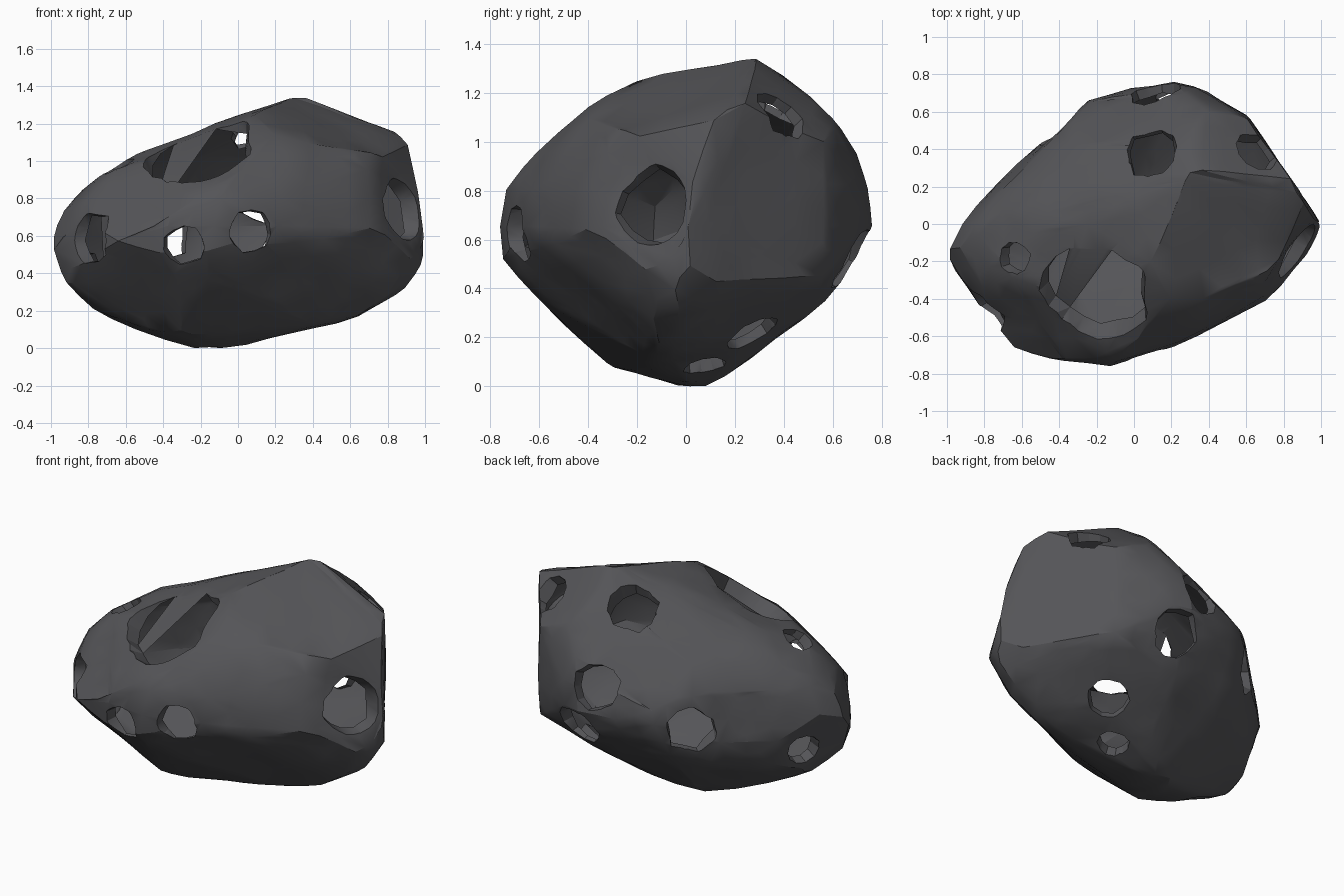
import bpy, bmesh, random
from math import radians, sin, cos
from mathutils import Vector, noise
from mathutils.bvhtree import BVHTree
from mathutils.kdtree import KDTree

random.seed(4)
cube = bpy.data.objects.get("Cube")
if cube:
    bpy.data.objects.remove(cube, do_unlink=True)

stone = bpy.data.materials.new("dark_grey_stone")
stone.use_nodes = True
COLOUR = (0.09, 0.09, 0.097, 1)
stone.diffuse_color = COLOUR
bsdf = stone.node_tree.nodes["Principled BSDF"]
bsdf.inputs["Base Color"].default_value = COLOUR
bsdf.inputs["Roughness"].default_value = 0.9
CENTRE = Vector((0, 0, .665))

# Plan outline at the widest level
OUTLINE = [(-1, -.13), (-.95, 0), (-.8, .18), (-.52, .46), (-.27, .66), (0, .72),
           (.2, .77), (.3, .74), (.6, .57), (.8, .28), (1, 0), (.95, -.15), (.7, -.4),
           (.45, -.53), (.2, -.66), (-.15, -.76), (-.4, -.73), (-.7, -.65), (-.9, -.37)]
# Height, then the x range and the y range of the body there
LEVELS = [(.0, -.22, -.08, -.03, .1), (.1, -.55, .4, -.34, .24), (.2, -.77, .74, -.46, .35),
          (.35, -.97, .92, -.6, .57), (.52, -1, .99, -.75, .71), (.65, -.96, 1, -.76, .77),
          (.8, -.89, .98, -.73, .75), (.95, -.74, .95, -.63, .69), (1.05, -.5, .93, -.49, .63),
          (1.15, -.25, .85, -.39, .56), (1.25, .05, .64, -.23, .48), (1.33, .28, .42, .18, .32)]
# Corners of the flat sheared side and of the crown
CORNERS = [(.61, .56, .45), (.61, .56, 1.0), (.82, .26, 1.18), (.98, .02, .42),
           (.74, .34, 1.22), (.1, -.2, 1.25)]
# Chipping outlines: azimuth and tilt of the carving direction, then a clockwise outline
CHIPS = [(-55, 25, [(.37, .63), (.55, .6), (.82, .35), (.82, -.39), (.7, -.55), (.45, -.64),
                    (.29, -.65), (-.39, -.58), (-.94, -.13), (-.9, .17), (-.71, .34),
                    (-.35, .5), (-.16, .55)]),
         (125, 25, [(-.82, .57), (.1, .62), (.55, .35), (.71, .19), (.92, -.03), (.93, -.17),
                    (.91, -.46), (.71, -.56), (.3, -.67), (.17, -.69), (-.26, -.57),
                    (-.62, -.39), (-.82, -.26)]),
         (50, -30, [(-.41, .82), (0, .8), (.31, .53), (.61, .21), (.7, -.31), (.61, -.58),
                    (.49, -.74), (.09, -.74), (-.28, -.54), (-.69, -.13), (-.81, .07),
                    (-.72, .47), (-.61, .71)])]
# Craters: centre and radius
CRATERS = [(-.2, -.33, 1.04, .29), (-.63, -.18, .95, .09), (.07, .4, 1.22, .15),
           (.12, .68, .8, .14), (.68, .42, 1.15, .12), (.88, -.15, .74, .17),
           (.08, -.73, .62, .12), (-.29, -.75, .54, .11), (-.83, -.5, .6, .14),
           (-.4, .52, .6, .14), (-.88, .06, .4, .1), (.26, .68, .52, .14),
           (.43, .3, .17, .12), (.22, .08, .07, .09)]


def hull_mesh(points):
    bm = bmesh.new()
    for p in points:
        bm.verts.new(p)
    hull = bmesh.ops.convex_hull(bm, input=bm.verts[:])
    bmesh.ops.delete(bm, geom=list({v for v in hull["geom_interior"] + hull["geom_unused"]
                                    if isinstance(v, bmesh.types.BMVert)}), context="VERTS")
    return bm


def chip(bm, azimuth, tilt, outline):
    a, t = radians(azimuth), radians(tilt)
    right = Vector((-sin(a), cos(a), 0))
    up = Vector((-cos(a) * sin(t), -sin(a) * sin(t), cos(t)))
    for p, q in zip(outline, outline[1:] + outline[:1]):
        bmesh.ops.bisect_plane(bm, geom=bm.verts[:] + bm.edges[:] + bm.faces[:],
                               plane_co=CENTRE + right * p[0] + up * p[1],
                               plane_no=right * (p[1] - q[1]) + up * (q[0] - p[0]),
                               clear_outer=True)


def body_mesh():
    points = [(x0 + (x + 1) / 2 * (x1 - x0), y0 + (y + .76) / 1.53 * (y1 - y0), z)
              for z, x0, x1, y0, y1 in LEVELS for x, y in OUTLINE]
    rough = hull_mesh(points + CORNERS)
    for azimuth, tilt, outline in CHIPS:
        chip(rough, azimuth, tilt, outline)
    bm = hull_mesh([v.co.copy() for v in rough.verts])
    rough.free()
    bmesh.ops.remove_doubles(bm, verts=bm.verts[:], dist=.05)
    # Even out the triangles, then weather the surface
    for _ in range(4):
        long_edges = [e for e in bm.edges if e.calc_length() > .19]
        bmesh.ops.subdivide_edges(bm, edges=long_edges, cuts=1)
        bmesh.ops.triangulate(bm, faces=bm.faces[:])
    bmesh.ops.smooth_vert(bm, verts=bm.verts[:], factor=.12,
                          use_axis_x=True, use_axis_y=True, use_axis_z=True)
    bm.normal_update()
    normals = [v.normal.copy() for v in bm.verts]
    for v, n in zip(bm.verts, normals):
        push = .007 + .01 * noise.noise(v.co * 4) + .006 * noise.noise(v.co * 9)
        for x, y, z, r in CRATERS:
            near = 1 - (v.co - Vector((x, y, z))).length / (1.8 * r)
            push -= .1 * r * max(near, 0)
        v.co += n * push
    bmesh.ops.recalc_face_normals(bm, faces=bm.faces[:])
    low = min(v.co.z for v in bm.verts)
    for v in bm.verts:
        v.co.z -= low
    return bm


def make_object(bm, name):
    mesh = bpy.data.meshes.new(name)
    bm.to_mesh(mesh)
    bm.free()
    mesh.materials.append(stone)
    obj = bpy.data.objects.new(name, mesh)
    bpy.context.collection.objects.link(obj)
    return obj


bm = body_mesh()
tree = BVHTree.FromBMesh(bm)
shell = make_object(bm, "hollow_rock")
bpy.context.view_layer.objects.active = shell
floor_points = []

# Cut each crater as a flared pit with a ragged lower edge
for x, y, z, r in CRATERS:
    spot, normal, _, _ = tree.find_nearest(Vector((x, y, z)))
    normal = (normal + (spot - CENTRE).normalized() * .5).normalized()
    turn = normal.to_track_quat("Z", "Y")
    depth = max(.055, .27 * r)
    cb = bmesh.new()
    bmesh.ops.create_cone(cb, cap_ends=True, segments=18 if r > .2 else 11,
                          radius1=r, radius2=r * 1.2, depth=.24)
    for v in cb.verts:
        lower = v.co.z < 0
        wobble = random.uniform(.78, 1) if lower else random.uniform(.95, 1.05)
        height = -depth * random.uniform(.9, 1.15) if lower else v.co.z
        v.co = spot + turn @ Vector((v.co.x * wobble, v.co.y * wobble, height))
        if lower:
            floor_points.append(v.co.copy())
    bmesh.ops.triangulate(cb, faces=cb.faces[:])
    bmesh.ops.recalc_face_normals(cb, faces=cb.faces[:])
    cutter = make_object(cb, "crater_cutter")
    cutter.hide_render = True
    mod = shell.modifiers.new("crater", "BOOLEAN")
    mod.operation = "DIFFERENCE"
    mod.solver = "EXACT"
    mod.object = cutter
    bpy.ops.object.modifier_apply(modifier=mod.name)
    bpy.data.objects.remove(cutter, do_unlink=True)

# Open the pit floors so the rock is a hollow skin
lookup = KDTree(len(floor_points))
for i, p in enumerate(floor_points):
    lookup.insert(p, i)
lookup.balance()
bm = bmesh.new()
bm.from_mesh(shell.data)
floors = [f for f in bm.faces if all(lookup.find(v.co)[2] < .001 for v in f.verts)]
bmesh.ops.delete(bm, geom=floors, context="FACES")
bm.to_mesh(shell.data)
bm.free()

for o in bpy.context.selected_objects:
    o.select_set(False)
shell.select_set(True)
bpy.ops.object.shade_smooth_by_angle(angle=.45)
